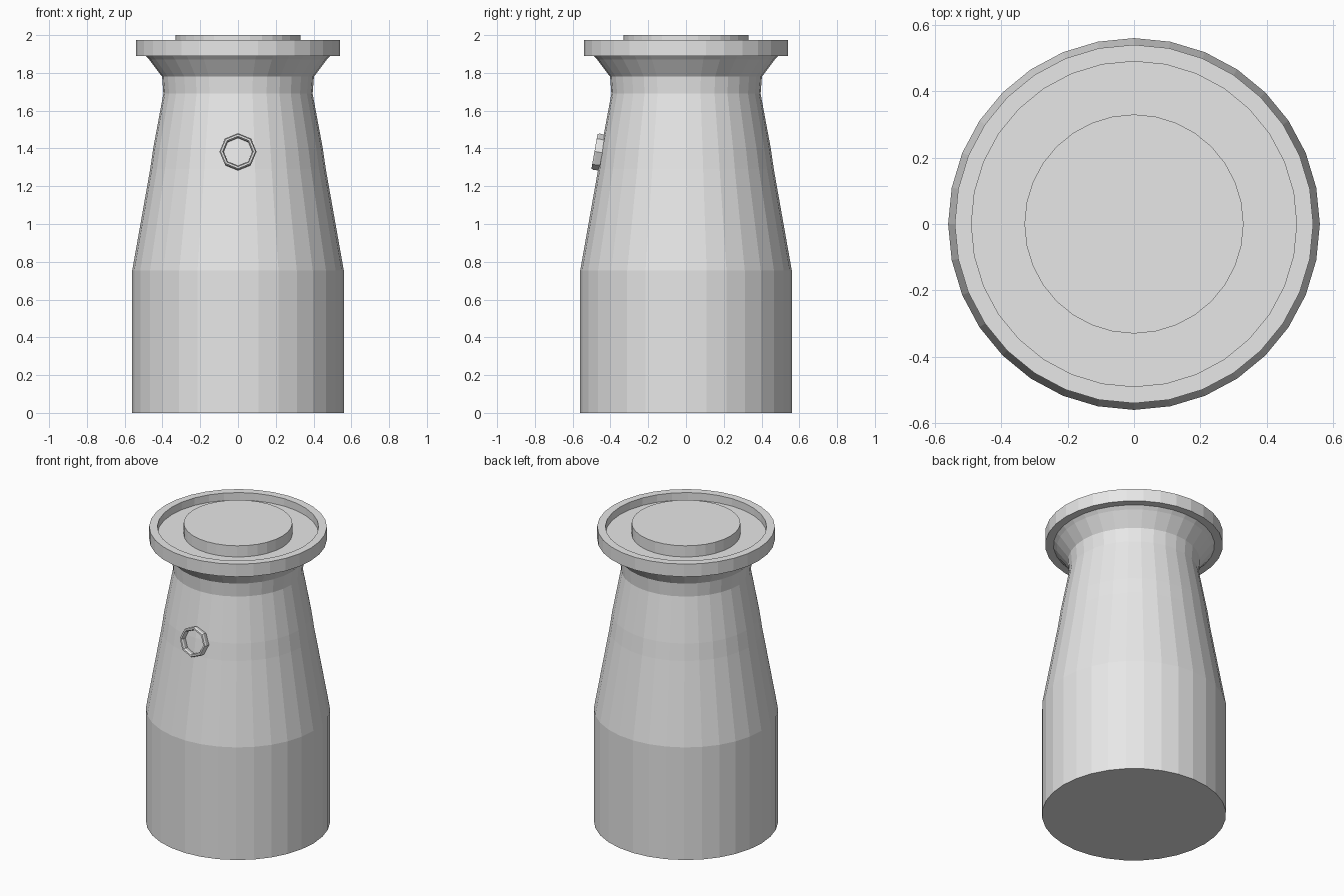
import bpy, math
from mathutils import Matrix, Vector

cube = bpy.data.objects.get("Cube")
if cube:
    bpy.data.objects.remove(cube, do_unlink=True)

# Single plain grey
grey = bpy.data.materials.new("plain_grey")
grey.use_nodes = True
grey.diffuse_color = (0.8, 0.8, 0.8, 1)
grey.node_tree.nodes["Principled BSDF"].inputs["Base Color"].default_value = (0.8, 0.8, 0.8, 1)


def lathe(name, profile, sides, closed=False):
    """Revolve (radius, height) points around z; open profiles get end caps."""
    verts, faces = [], []
    for r, z in profile:
        for i in range(sides):
            a = math.tau * i / sides
            verts.append((r * math.cos(a), r * math.sin(a), z))
    n = len(profile)
    for k in range(n if closed else n - 1):
        lo, hi = k * sides, (k + 1) % n * sides
        for i in range(sides):
            j = (i + 1) % sides
            faces.append((lo + i, lo + j, hi + j, hi + i))
    if not closed:
        faces.append(tuple(reversed(range(sides))))
        faces.append(tuple(range((n - 1) * sides, n * sides)))
    mesh = bpy.data.meshes.new(name)
    mesh.from_pydata(verts, [], faces)
    mesh.materials.append(grey)
    obj = bpy.data.objects.new(name, mesh)
    bpy.context.collection.objects.link(obj)
    return obj


# Body: straight base, tapering shoulder, flared neck, raised rim, sunken top, lid
lathe("tapered_body", [
    (0.56, 0), (0.56, 0.755), (0.465, 1.29), (0.449, 1.40), (0.395, 1.69),
    (0.402, 1.78), (0.47, 1.87), (0.49, 1.89),
    (0.54, 1.89), (0.54, 1.975), (0.49, 1.975), (0.49, 1.925),
    (0.33, 1.925), (0.33, 2.0)], 32)

# Eight-sided collar leaning with the front wall
collar = lathe("front_ring", [
    (0.080, -0.03), (0.094, -0.03), (0.098, 0.015), (0.092, 0.025),
    (0.082, 0.025), (0.076, 0.015)], 8, closed=True)
lean = math.radians(10)
collar.data.transform(Matrix.Translation(Vector((0, -0.46, 1.38)))
                      @ Matrix.Rotation(math.pi / 2 - lean, 4, "X"))
